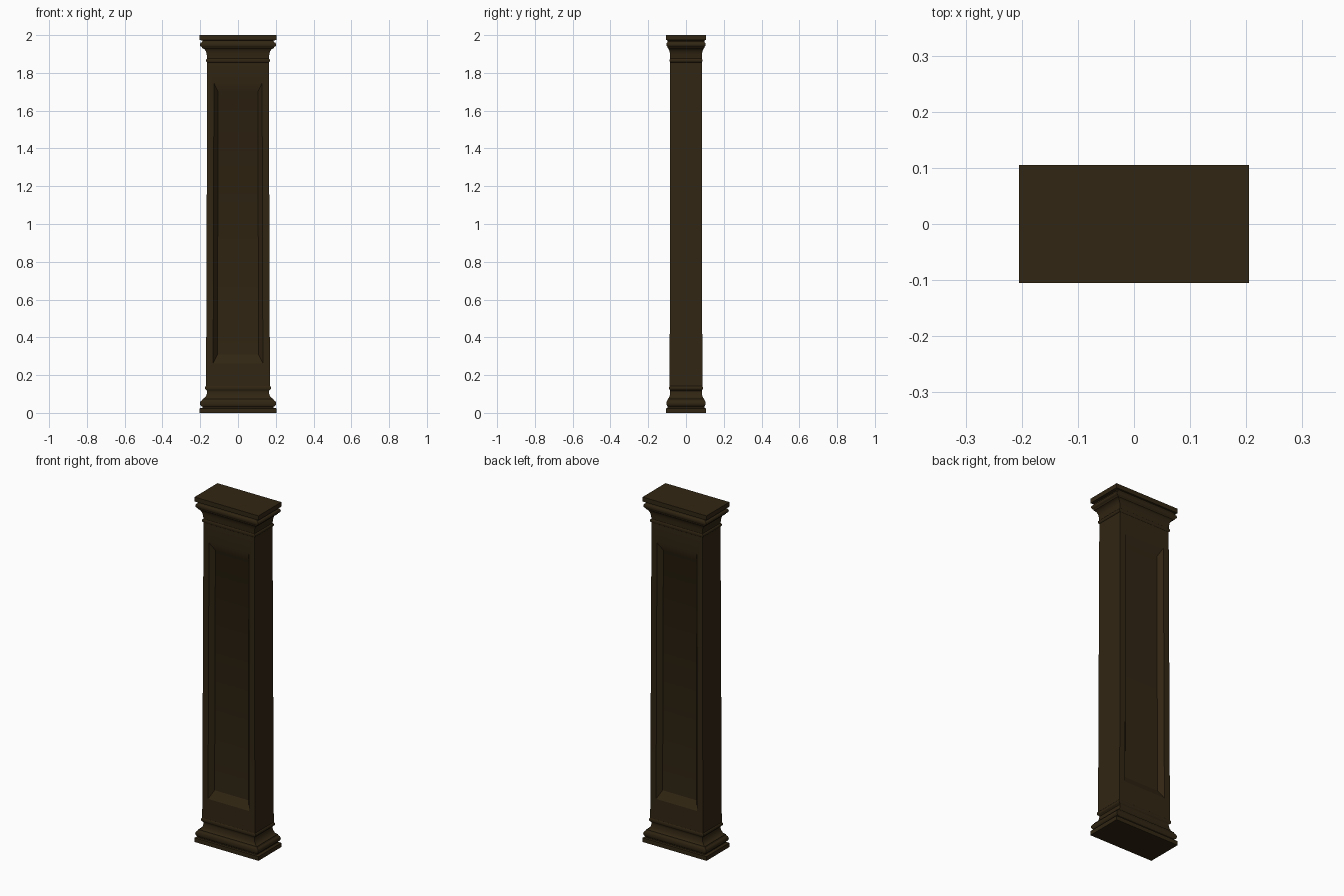
import bpy, bmesh, math

if "Cube" in bpy.data.objects:
    bpy.data.objects.remove(bpy.data.objects["Cube"])

DEPTH = 0.512  # depth of every ring relative to its width

wood = bpy.data.materials.new("dark walnut")
wood.diffuse_color = (0.031, 0.019, 0.0065, 1)
wood.use_nodes = True
wood.node_tree.nodes["Principled BSDF"].inputs["Base Color"].default_value = wood.diffuse_color


def arc(cx, cz, rx, rz, a0, a1, n=6):
    """Moulding curve as (half width, height) points."""
    pts = []
    for i in range(n + 1):
        a = math.radians(a0 + (a1 - a0) * i / n)
        pts.append((cx + rx * math.cos(a), cz + rz * math.sin(a)))
    return pts


def finish(bm, name):
    bmesh.ops.remove_doubles(bm, verts=bm.verts[:], dist=1e-5)
    bmesh.ops.recalc_face_normals(bm, faces=bm.faces[:])
    me = bpy.data.meshes.new(name)
    bm.to_mesh(me)
    bm.free()
    me.materials.append(wood)
    ob = bpy.data.objects.new(name, me)
    bpy.context.collection.objects.link(ob)
    bpy.ops.object.select_all(action='DESELECT')
    ob.select_set(True)
    bpy.context.view_layer.objects.active = ob
    bpy.ops.object.shade_smooth_by_angle(angle=math.radians(30))
    return ob


def moulding(name, profile):
    """Stack rectangular rings along a profile."""
    bm = bmesh.new()
    rings = [[bm.verts.new((sx * w, sy * w * DEPTH, z))
              for sx, sy in ((-1, -1), (1, -1), (1, 1), (-1, 1))]
             for w, z in profile]
    for a, b in zip(rings, rings[1:]):
        for i in range(4):
            j = (i + 1) % 4
            bm.faces.new((a[i], a[j], b[j], b[i]))
    bm.faces.new(rings[0])
    bm.faces.new(rings[-1])
    return finish(bm, name)


# base: plinth, torus, cove and bead
moulding("base_moulding",
         [(0.205, 0), (0.205, 0.024), (0.189, 0.027), (0.189, 0.033)]
         + arc(0.189, 0.050, 0.013, 0.016, -80, 80)
         + [(0.188, 0.071)]
         + arc(0.190, 0.116, 0.027, 0.042, 265, 180)
         + arc(0.166, 0.132, 0.009, 0.011, -80, 80)
         + [(0.168, 0.147)])

# capital: bead, cove, roll and top slab
moulding("capital_moulding",
         [(0.163, 1.848)]
         + arc(0.162, 1.866, 0.008, 0.010, -80, 80)
         + [(0.164, 1.885)]
         + arc(0.194, 1.890, 0.029, 0.042, 180, 100)
         + [(0.191, 1.937)]
         + arc(0.190, 1.950, 0.012, 0.012, -80, 80)
         + [(0.189, 1.966), (0.189, 1.972), (0.205, 1.974), (0.205, 2.0)])

# tapered shaft with a sunken bevelled panel on the front and back
Z0, Z1, W0, W1 = 0.14, 1.855, 0.169, 0.163


def half_width(z):
    return W0 + (W1 - W0) * (z - Z0) / (Z1 - Z0)


bm = bmesh.new()


def panel_ring(side, w, z0, z1, sink):
    return [bm.verts.new((x * (half_width(z) / W0),
                          side * (half_width(z) * DEPTH - sink), z))
            for x, z in ((-w, z0), (w, z0), (w, z1), (-w, z1))]


for side in (-1, 1):
    rings = [panel_ring(side, W0, Z0, Z1, 0),
             panel_ring(side, 0.132, 0.262, 1.747, 0),
             panel_ring(side, 0.109, 0.308, 1.700, 0.027)]
    for a, b in zip(rings, rings[1:]):
        for i in range(4):
            j = (i + 1) % 4
            bm.faces.new((a[i], a[j], b[j], b[i]))
    bm.faces.new(rings[-1])
    if side == -1:
        front = rings[0]
    else:
        back = rings[0]
for i in range(4):
    j = (i + 1) % 4
    bm.faces.new((front[i], front[j], back[j], back[i]))
finish(bm, "panelled_shaft")
